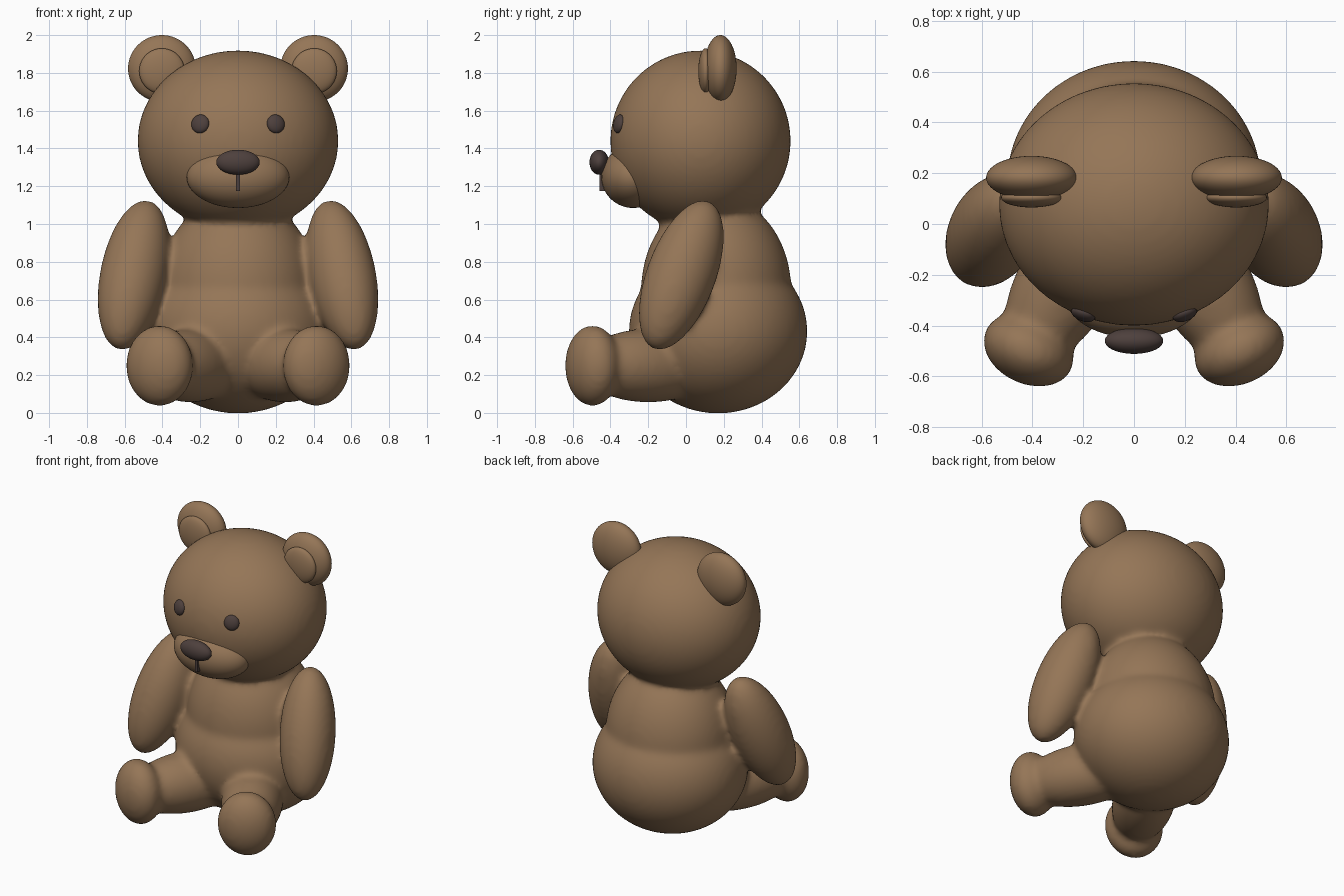
import bpy, bmesh
from mathutils import Vector, Matrix

if "Cube" in bpy.data.objects:
    bpy.data.objects.remove(bpy.data.objects["Cube"])


def material(name, rgb):
    m = bpy.data.materials.new(name)
    m.diffuse_color = (*rgb, 1)
    m.use_nodes = True
    m.node_tree.nodes["Principled BSDF"].inputs["Base Color"].default_value = m.diffuse_color
    return m


BROWN = material("brown fur", (0.30, 0.18, 0.095))
DARK = material("dark brown", (0.075, 0.051, 0.046))


def add_ellipsoid(bm, center, radii, axis=(0, 0, 1)):
    """Ellipsoid whose local z points along axis."""
    rot = Vector(axis).to_track_quat('Z', 'Y').to_matrix().to_4x4()
    if tuple(axis) == (0, 0, 1):
        rot = Matrix.Identity(4)
    mat = Matrix.Translation(center) @ rot @ Matrix.Diagonal((*radii, 1))
    bmesh.ops.create_uvsphere(bm, u_segments=56, v_segments=32, radius=1, matrix=mat)


def finish(bm, name, mat):
    me = bpy.data.meshes.new(name)
    for f in bm.faces:
        f.smooth = True
    bm.to_mesh(me)
    bm.free()
    me.materials.append(mat)
    ob = bpy.data.objects.new(name, me)
    bpy.context.collection.objects.link(ob)
    return ob


def ellipsoid(name, mat, *args):
    bm = bmesh.new()
    add_ellipsoid(bm, *args)
    return finish(bm, name, mat)


# Fused plush body: head, chest, bottom, arms, legs and feet
bm = bmesh.new()
add_ellipsoid(bm, (0, 0.077, 1.44), (0.532, 0.478, 0.479))
add_ellipsoid(bm, (0, 0.16, 0.65), (0.42, 0.398, 0.5))
add_ellipsoid(bm, (0, 0.17, 0.432), (0.5, 0.473, 0.435))
for s in (-1, 1):
    add_ellipsoid(bm, (0.552 * s, -0.025, 0.73), (0.176, 0.186, 0.425),
                  (-0.15 * s, 0.28, 0.75))
    add_ellipsoid(bm, (0.25 * s, -0.2, 0.25), (0.195, 0.195, 0.4),
                  (0.5 * s, -0.85, 0))
    add_ellipsoid(bm, (0.415 * s, -0.495, 0.25), (0.187, 0.215, 0.135),
                  (0.42 * s, -0.906, 0))
body = finish(bm, "plush_body", BROWN)
rm = body.modifiers.new("fuse", 'REMESH')
rm.mode = 'VOXEL'
rm.voxel_size = 0.018
rm.use_smooth_shade = True
sm = body.modifiers.new("soft seams", 'SMOOTH')
sm.factor = 0.5
sm.iterations = 14

# Ears and eyes
for s, side in ((-1, "right"), (1, "left")):
    ellipsoid(side + "_ear", BROWN, (0.403 * s, 0.182, 1.823), (0.179, 0.086, 0.177))
    ellipsoid(side + "_inner_ear", BROWN, (0.403 * s, 0.104, 1.81), (0.12, 0.039, 0.12))
    ellipsoid(side + "_eye", DARK, (0.2 * s, -0.355, 1.53), (0.049, 0.05, 0.026),
              (0.71 * s, -1.9, 0.4))

# Muzzle, nose and mouth line
ellipsoid("muzzle", BROWN, (0, -0.28, 1.25), (0.272, 0.168, 0.165))
ellipsoid("nose", DARK, (0, -0.46, 1.327), (0.115, 0.051, 0.066))
bm = bmesh.new()
bmesh.ops.create_cube(bm, size=2, matrix=Matrix.Translation((0, -0.435, 1.228))
                      @ Matrix.Diagonal((0.011, 0.022, 0.052, 1)))
for f in bm.faces:
    f.smooth = False
mouth = finish(bm, "mouth_line", DARK)
for p in mouth.data.polygons:
    p.use_smooth = False
